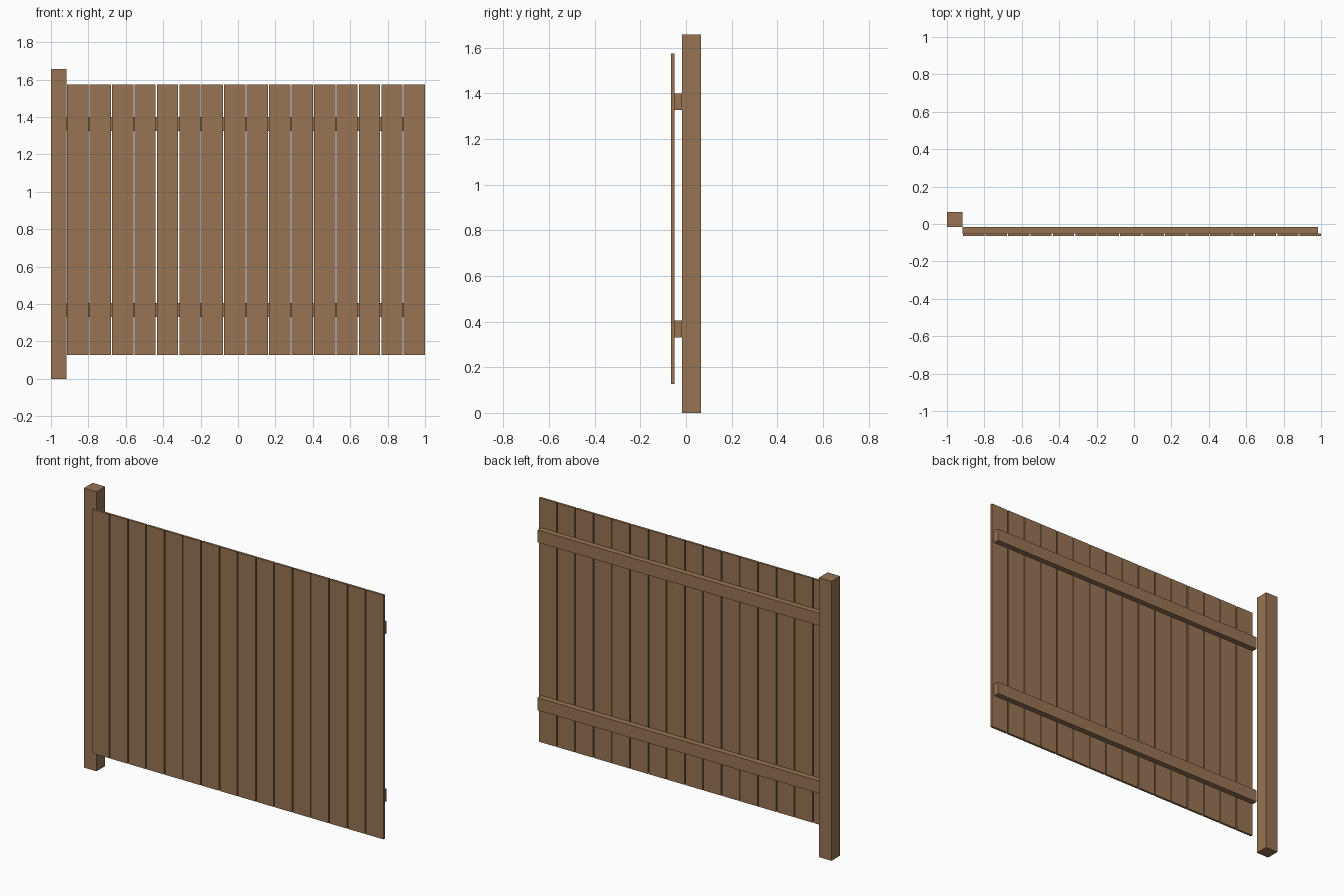
import bpy
import bmesh
from mathutils import Vector

default = bpy.data.objects.get("Cube")
if default:
    bpy.data.objects.remove(default, do_unlink=True)

# One brown wood colour for everything
wood = bpy.data.materials.new("brown_wood")
wood.use_nodes = True
colour = (0.31, 0.175, 0.088, 1.0)
wood.diffuse_color = colour
wood.node_tree.nodes["Principled BSDF"].inputs["Base Color"].default_value = colour


def box(name, low, high):
    """Flat-faced box between two opposite corners."""
    low, high = Vector(low), Vector(high)
    bm = bmesh.new()
    bmesh.ops.create_cube(bm, size=1)
    bmesh.ops.scale(bm, vec=high - low, verts=bm.verts)
    mesh = bpy.data.meshes.new(name)
    bm.to_mesh(mesh)
    bm.free()
    mesh.materials.append(wood)
    obj = bpy.data.objects.new(name, mesh)
    obj.location = (low + high) / 2
    bpy.context.collection.objects.link(obj)
    return obj


# Depth layers from front to back
FRONT, BOARD_BACK, RAIL_BACK, BACK = -0.065, -0.051, -0.017, 0.065

# Square post at the right end
box("post", (-1, RAIL_BACK, 0), (-0.917, BACK, 1.657))

# Two horizontal rails behind the boards
for name, z in (("lower_rail", 0.331), ("upper_rail", 1.326)):
    box(name, (-0.916, BOARD_BACK, z), (0.985, RAIL_BACK, z + 0.074))

# Row of vertical boards with narrow gaps
COUNT, PITCH, WIDTH = 16, 0.12, 0.114
for i in range(COUNT):
    right = 1 - WIDTH - PITCH * (COUNT - 1 - i)
    box(f"board_{i + 1}", (right, FRONT, 0.127), (right + WIDTH, BOARD_BACK, 1.574))
